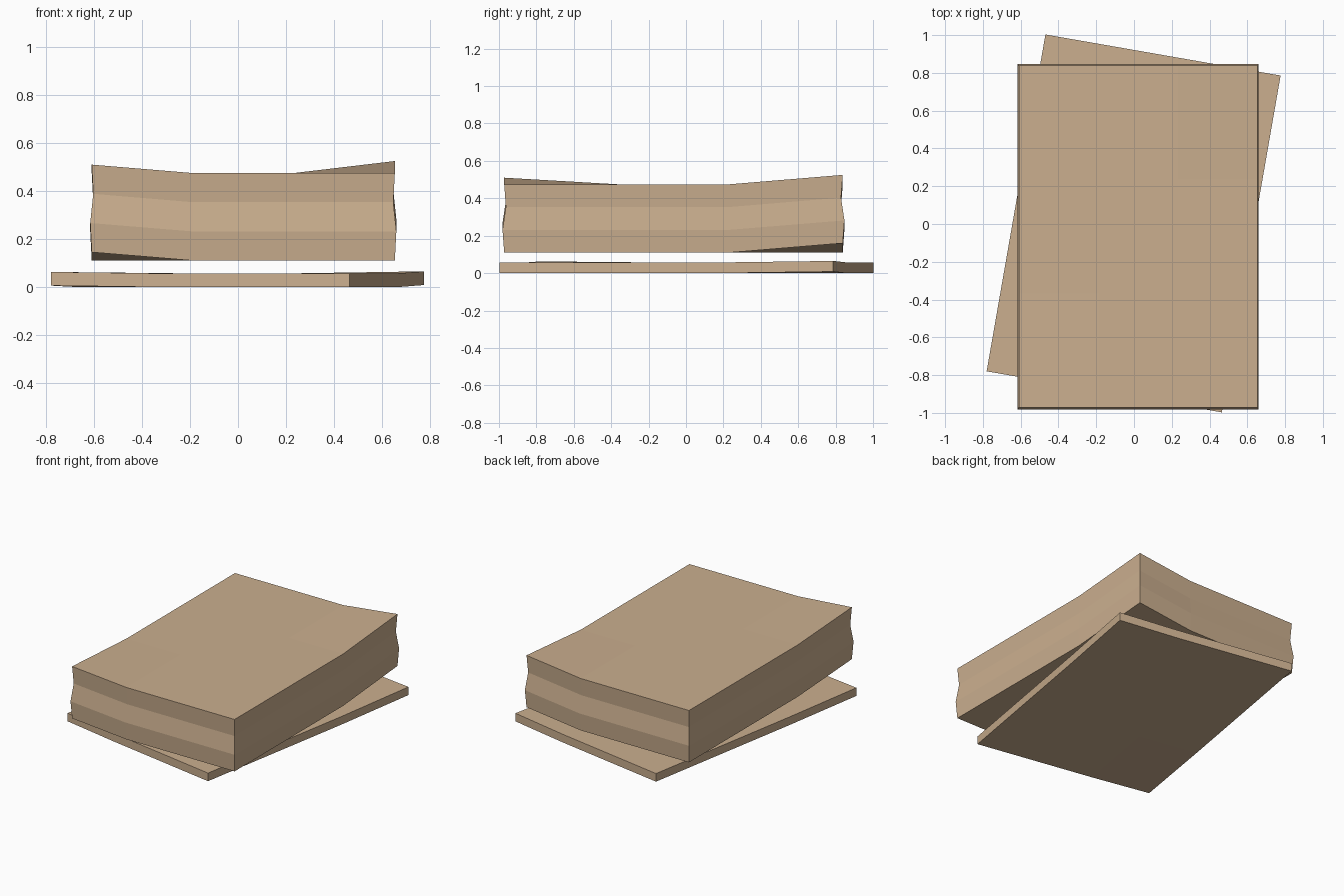
import bpy, bmesh, math
from mathutils import Matrix

if "Cube" in bpy.data.objects:
    bpy.data.objects.remove(bpy.data.objects["Cube"])

mat = bpy.data.materials.new("tan paper")
mat.diffuse_color = (0.597, 0.429, 0.275, 1)
mat.use_nodes = True
mat.node_tree.nodes["Principled BSDF"].inputs["Base Color"].default_value = mat.diffuse_color

HX, HY = 0.632, 0.905   # half width and half length shared by both slabs


def warped_slab(name, z0, height, ring_scales, lift_fl, lift_br, centre, angle):
    """Box cut 3 x 3 in plan, stacked in rings, with two opposite corners lifted."""
    bm = bmesh.new()
    n = 3
    levels = len(ring_scales) - 1
    grid = {}
    for k, s in enumerate(ring_scales):
        for i in range(n + 1):
            for j in range(n + 1):
                inner = 0 < i < n and 0 < j < n
                if inner and 0 < k < levels:
                    continue
                lift = lift_fl if (i, j) == (0, 0) else lift_br if (i, j) == (n, n) else 0
                grid[i, j, k] = bm.verts.new((
                    HX * (2 * i / n - 1) * s, HY * (2 * j / n - 1) * s,
                    z0 + height * k / levels + lift))

    def quad(*keys):
        bm.faces.new([grid[key] for key in keys])

    # top and bottom
    for i in range(n):
        for j in range(n):
            for k in (0, levels):
                quad((i, j, k), (i + 1, j, k), (i + 1, j + 1, k), (i, j + 1, k))
    # four sides
    for k in range(levels):
        for a in range(n):
            for e in (0, n):
                quad((a, e, k), (a + 1, e, k), (a + 1, e, k + 1), (a, e, k + 1))
                quad((e, a, k), (e, a + 1, k), (e, a + 1, k + 1), (e, a, k + 1))
    bmesh.ops.recalc_face_normals(bm, faces=bm.faces)
    bm.transform(Matrix.Translation((centre[0], centre[1], 0)) @ Matrix.Rotation(angle, 4, 'Z'))
    me = bpy.data.meshes.new(name)
    bm.to_mesh(me)
    bm.free()
    me.materials.append(mat)
    ob = bpy.data.objects.new(name, me)
    bpy.context.collection.objects.link(ob)
    return ob


# thick upper stack with wavy sides
warped_slab("upper_stack", 0.11, 0.365, (1, 1.01, 0.99, 1), 0.035, 0.05, (0.022, -0.067), 0)
# thin lower sheet, turned under the stack
warped_slab("lower_sheet", 0.0, 0.057, (1, 1), 0.0055, 0.008, (-0.002, 0.003), math.radians(-9.9))
